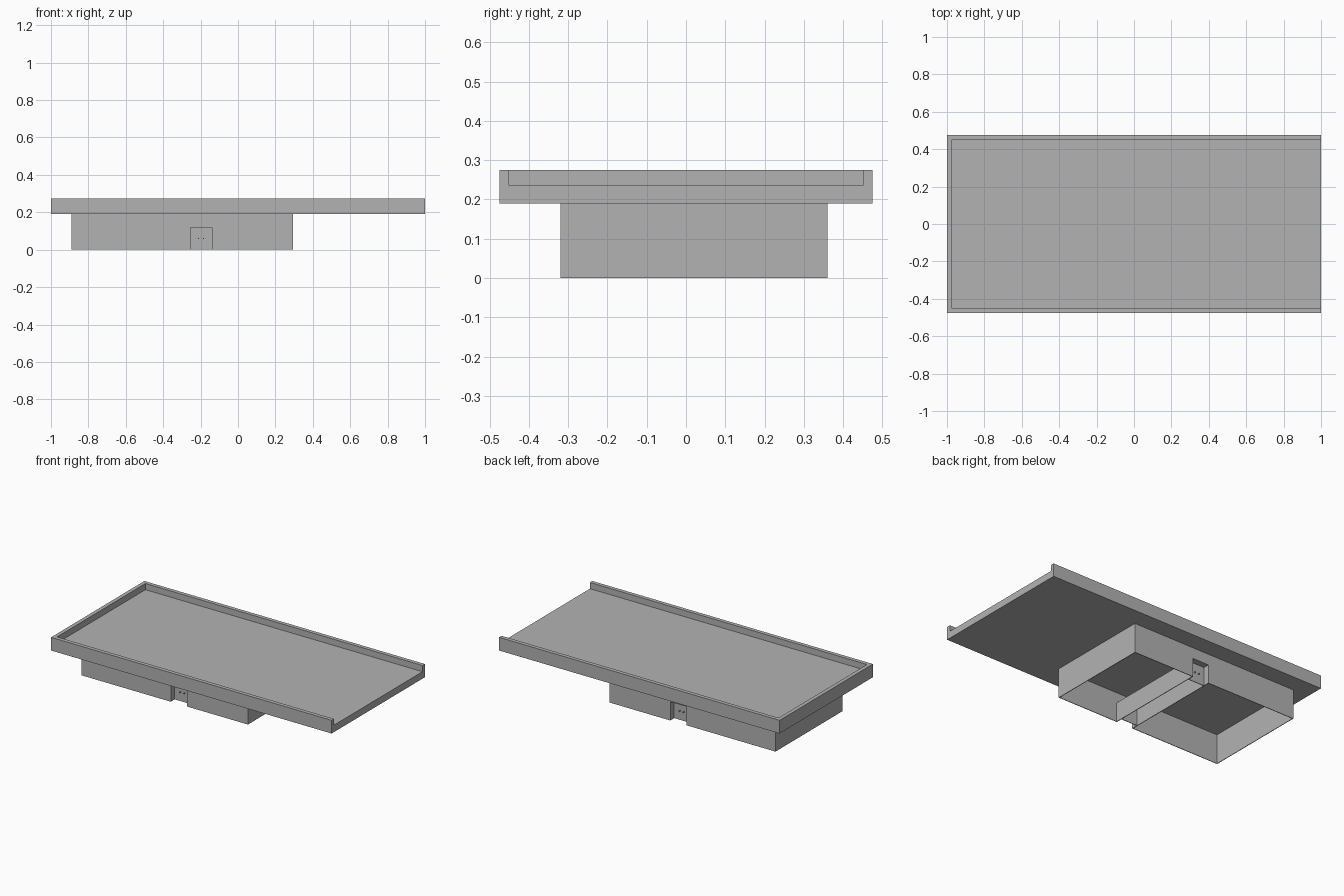
import bpy
import bmesh
from mathutils import Vector

if "Cube" in bpy.data.objects:
    bpy.data.objects.remove(bpy.data.objects["Cube"], do_unlink=True)

grey = bpy.data.materials.new("plain_grey")
grey.use_nodes = True
grey.diffuse_color = (0.45, 0.45, 0.45, 1)
grey.node_tree.nodes["Principled BSDF"].inputs["Base Color"].default_value = grey.diffuse_color


def prism(name, outline, axis, start, end):
    """Extrude a 2D outline along an axis: outline is (x, y) for z, (x, z) for y."""
    bm = bmesh.new()
    if axis == "z":
        points, push = [(u, v, start) for u, v in outline], Vector((0, 0, end - start))
    else:
        points, push = [(u, start, v) for u, v in outline], Vector((0, end - start, 0))
    face = bm.faces.new([bm.verts.new(p) for p in points])
    extruded = bmesh.ops.extrude_face_region(bm, geom=[face])["geom"]
    moved = [g for g in extruded if isinstance(g, bmesh.types.BMVert)]
    bmesh.ops.translate(bm, verts=moved, vec=push)
    bmesh.ops.recalc_face_normals(bm, faces=bm.faces)
    mesh = bpy.data.meshes.new(name)
    bm.to_mesh(mesh)
    bm.free()
    mesh.materials.append(grey)
    obj = bpy.data.objects.new(name, mesh)
    bpy.context.collection.objects.link(obj)
    return obj


def box(name, x0, x1, y0, y1, z0, z1):
    return prism(name, [(x0, y0), (x1, y0), (x1, y1), (x0, y1)], "z", z0, z1)


# Tray: solid floor with a rim on three sides, open on the left end
half_y, inner_y, rim = 0.475, 0.45, 0.025
base_z, floor_z, top_z = 0.19, 0.235, 0.275
box("tray_floor", -1, 1, -half_y, half_y, base_z, floor_z)
prism("tray_rim", [(1, -half_y), (1, -inner_y), (-1 + rim, -inner_y), (-1 + rim, inner_y),
                   (1, inner_y), (1, half_y), (-1, half_y), (-1, -half_y)],
      "z", floor_z, top_z)

# Skirt: thin hollow base, notched at the front and back
x0, x1, y0, y1 = -0.89, 0.295, -0.32, 0.36
n0, n1, notch_z = -0.255, -0.14, 0.12
t = 0.004
notched = [(x0, 0), (n0, 0), (n0, notch_z), (n1, notch_z), (n1, 0),
           (x1, 0), (x1, base_z), (x0, base_z)]
prism("skirt_front", notched, "y", y0, y0 + t)
prism("skirt_back", notched, "y", y1 - t, y1)
box("skirt_right", x0, x0 + t, y0 + t, y1 - t, 0, base_z)
box("skirt_left", x1 - t, x1, y0 + t, y1 - t, 0, base_z)

# Channel joining the two notches under the tray
prism("channel", [(n0 - t, 0), (n0, 0), (n0, notch_z), (n1, notch_z), (n1, 0), (n1 + t, 0),
                  (n1 + t, notch_z + t), (n0 - t, notch_z + t)], "y", y0 + t, y1 - t)

# Recessed panel with two small pins at each end of the channel
depth, pin = 0.04, 0.003
mid = (n0 + n1) / 2
for label, edge, inward in (("front", y0, 1), ("back", y1, -1)):
    face_y = edge + inward * depth
    ys = sorted((face_y, face_y + inward * t))
    box(label + "_panel", n0, n1, ys[0], ys[1], 0, notch_z)
    for side in (-1, 1):
        px = mid + side * 0.014
        ys = sorted((face_y, face_y - inward * 0.012))
        box(label + "_pin", px - pin, px + pin, ys[0], ys[1], 0.06 - pin, 0.06 + pin)
